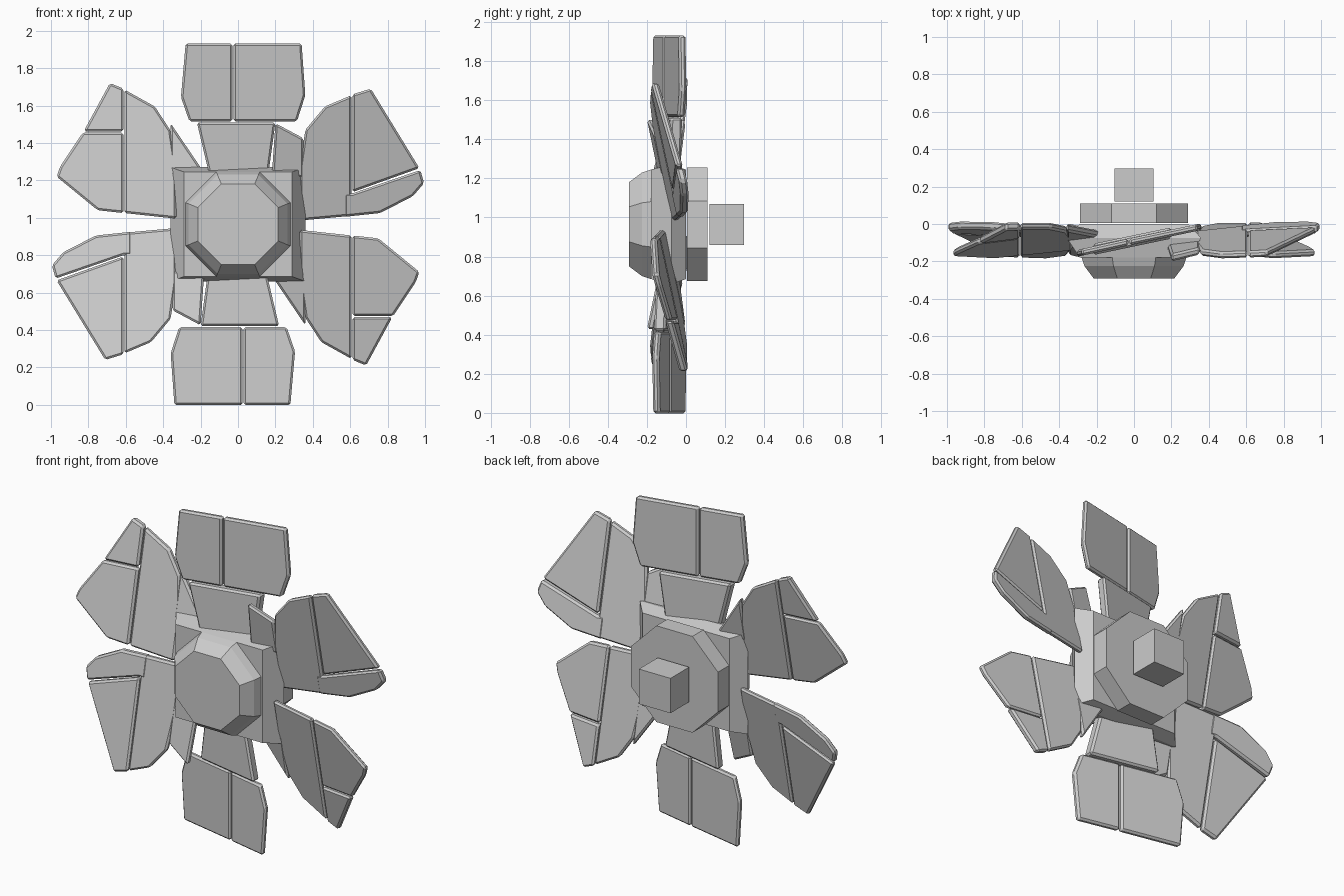
import bpy, bmesh
from math import sin, cos, pi, radians

if "Cube" in bpy.data.objects:
    bpy.data.objects.remove(bpy.data.objects["Cube"])

ZC = 0.965  # axle height


def finish(bm, name, bevel=0):
    bmesh.ops.recalc_face_normals(bm, faces=bm.faces)
    if bevel:
        bmesh.ops.bevel(bm, geom=list(bm.edges), offset=bevel, segments=1,
                        affect='EDGES', clamp_overlap=True)
    me = bpy.data.meshes.new(name)
    bm.to_mesh(me)
    bm.free()
    ob = bpy.data.objects.new(name, me)
    bpy.context.collection.objects.link(ob)


def loft(name, rings):
    """Solid through closed rings of (x, y, z) points, z relative to axle."""
    bm = bmesh.new()
    vs = [[bm.verts.new((x, y, z + ZC)) for x, y, z in r] for r in rings]
    n = len(vs[0])
    bm.faces.new(vs[0])
    bm.faces.new(vs[-1])
    for a, b in zip(vs, vs[1:]):
        for i in range(n):
            j = (i + 1) % n
            bm.faces.new((a[i], a[j], b[j], b[i]))
    finish(bm, name)


def octagon(apothem, y):
    r = apothem / cos(pi / 8)
    return [(r * cos(pi / 8 + i * pi / 4), y, r * sin(pi / 8 + i * pi / 4)) for i in range(8)]


def square(hx, hz, y):
    return [(-hx, y, -hz), (hx, y, -hz), (hx, y, hz), (-hx, y, hz)]


def plank(name, pts, angle, slope, thick=0.036, bevel=0.011):
    """Front outline extruded as a slab pitched about the blade's radial axis."""
    a = radians(angle)
    for side, s in (("a", 1), ("b", -1)):
        rows = []
        bm = bmesh.new()
        for d in (-thick / 2, thick / 2):
            rows.append([])
            for x, z in pts:
                y = -0.09 + slope * (x * sin(a) - z * cos(a)) + d
                rows[-1].append(bm.verts.new((x * s, y, z * s + ZC)) if s == 1 else
                                bm.verts.new((-x, -0.09 + slope * (x * sin(a) - z * cos(a)) + d, ZC - z)))
        f, b = rows
        bm.faces.new(f)
        bm.faces.new(b)
        for i in range(len(pts)):
            j = (i + 1) % len(pts)
            bm.faces.new((f[i], f[j], b[j], b[i]))
        finish(bm, f"{name}_{side}", bevel)


# Hub: body, faceted front cap, rear flange, square shaft
loft("hub_body", [square(.29, .28, -.18), square(.36, .305, -.075), square(.29, .28, 0)])
loft("hub_front_cap", [octagon(.28, -.18), octagon(.265, -.225), octagon(.215, -.292)])
loft("hub_rear_flange", [octagon(.29, .005), octagon(.29, .11)])
loft("shaft", [square(.105, .105, .12), square(.105, .105, .298)])

# Vertical blades (top and its half-turn copy)
plank("vertical_blade_left", [(-.28, .967), (-.03, .967), (-.03, .55), (-.26, .55), (-.305, .68)], 90, .22)
plank("vertical_blade_right", [(-.024, .967), (.34, .967), (.36, .69), (.315, .55), (-.024, .55)], 90, .21)
plank("vertical_blade_root", [(-.22, .545), (.2, .545), (.16, .25), (-.15, .25)], 90, .21, .06)

# Upper right blade and its half-turn copy
plank("rising_blade_inner", [(.33, .02), (.607, .045), (.607, .69), (.465, .63), (.36, .505), (.33, .3)], 30, .25)
plank("rising_blade_outer", [(.612, .172), (.612, .695), (.71, .725), (.97, .3)], 30, .25)
plank("rising_blade_tip", [(.57, .165), (.612, .165), (.975, .29), (.995, .22), (.935, .15), (.76, .06), (.57, .04)], 30, .25, .042)
plank("rising_blade_web", [(.2, .54), (.35, .46), (.35, .25), (.18, .25)], 30, .25, .04)

# Lower right blade and its half-turn copy
plank("falling_blade_inner", [(.33, -.03), (.607, -.06), (.607, -.72), (.445, -.63), (.36, -.5), (.33, -.3)], -30, .25)
plank("falling_blade_outer", [(.612, -.06), (.75, -.075), (.97, -.255), (.95, -.31), (.83, -.49), (.612, -.49)], -30, .25)
plank("falling_blade_tip", [(.612, -.497), (.825, -.497), (.685, -.755), (.612, -.725)], -30, .25, .042)
plank("falling_blade_web", [(.17, -.26), (.36, -.54), (.36, -.26)], -30, .25, .04)
